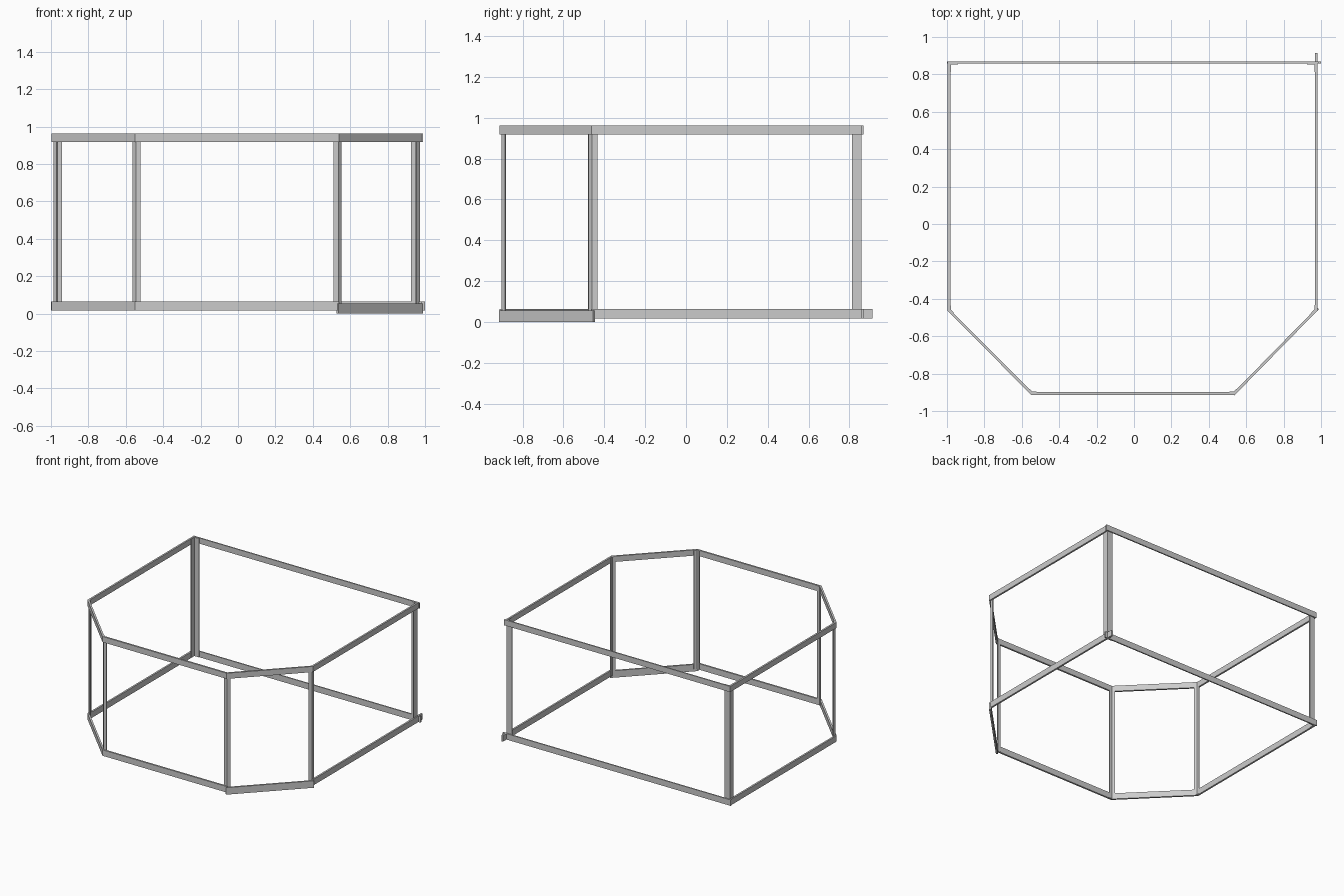
import bpy, bmesh
from mathutils import Vector

if "Cube" in bpy.data.objects:
    bpy.data.objects.remove(bpy.data.objects["Cube"])

# outer plan corners, counter-clockwise from the back left
corners = [Vector(p) for p in [(-0.996, 0.869), (-0.996, -0.465), (-0.55, -0.913),
                               (0.54, -0.913), (0.981, -0.463), (0.981, 0.869)]]
names = ["left", "front_left", "front", "front_right", "right", "back"]
N = len(corners)
BAR = [0.014, 0.014, 0.014, 0.014, 0.014, 0.010]   # bar thicknesses
POST = 0.008


def prism(name, outline, z0, z1):
    bm = bmesh.new()
    f = bm.faces.new([bm.verts.new((p.x, p.y, z0)) for p in outline])
    r = bmesh.ops.extrude_face_region(bm, geom=[f])
    for v in r["geom"]:
        if isinstance(v, bmesh.types.BMVert):
            v.co.z = z1
    bmesh.ops.recalc_face_normals(bm, faces=bm.faces)
    me = bpy.data.meshes.new(name)
    bm.to_mesh(me)
    bm.free()
    ob = bpy.data.objects.new(name, me)
    bpy.context.collection.objects.link(ob)


def direction(i):
    return (corners[(i + 1) % N] - corners[i % N]).normalized()


def inward(d):
    return Vector((-d.y, d.x))


def bar(name, i, z0, z1, start=0.0, end=0.0):
    d = direction(i)
    a, b = corners[i] - d * start, corners[(i + 1) % N] + d * end
    n = inward(d) * BAR[i]
    prism(name, [a, b, b + n, a + n], z0, z1)


# flat rails, top and bottom
for i, nm in enumerate(names):
    bar(nm + "_top_rail", i, 0.918, 0.963, 0.008 if nm == "back" else 0)
    if nm == "front_right":                # this rail sits lower
        bar(nm + "_bottom_rail", i, 0.0, 0.055, 0.005, 0.01)
    elif nm == "right":                    # runs past the back corner
        bar(nm + "_bottom_rail", i, 0.017, 0.064, 0, 0.045)
    elif nm == "back":
        bar(nm + "_bottom_rail", i, 0.017, 0.064, 0.019, 0.004)
    else:
        bar(nm + "_bottom_rail", i, 0.017, 0.064)

# bent angle posts nested inside the rails at each corner
post_names = ["back_left", "middle_left", "front_left",
              "front_right", "middle_right", "back_right"]
for i, nm in enumerate(post_names):
    d1, d2 = direction(i - 1), direction(i)
    n1, n2 = inward(d1), inward(d2)
    miter = (n1 + n2) / (1 + n1.dot(n2))
    p = corners[i] + miter * 0.009
    f = 0.046 if nm.startswith("back") else 0.025
    a, b = p - d1 * f, p + d2 * f
    prism(nm + "_post", [a, p, b, b + n2 * POST, p + miter * POST, a + n1 * POST],
          0.019, 0.961)
